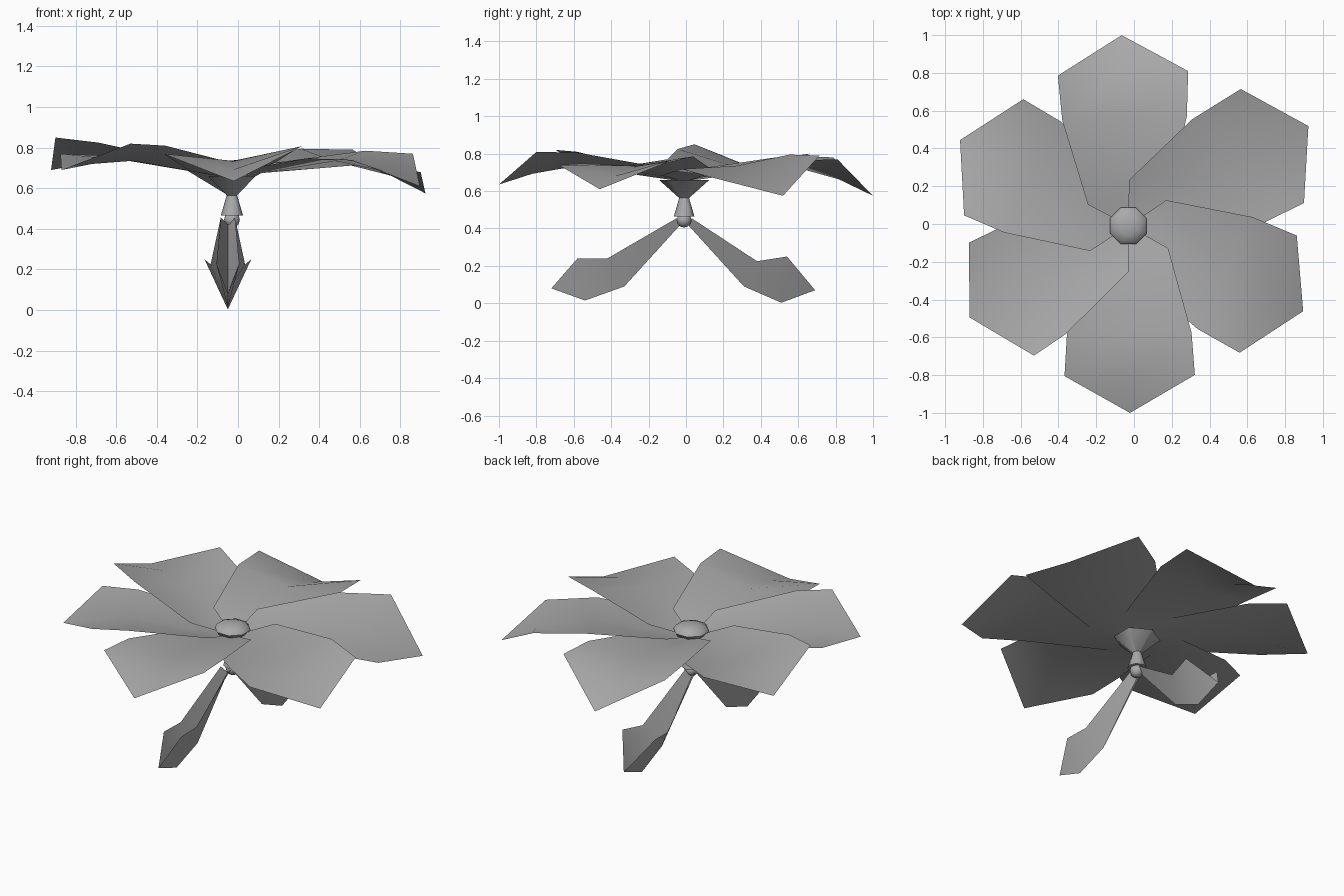
import bpy, bmesh, math
from mathutils import Matrix, Vector

if "Cube" in bpy.data.objects:
    bpy.data.objects.remove(bpy.data.objects["Cube"])

CX, CY = -0.03, -0.01
grey = bpy.data.materials.new("soft grey")
grey.diffuse_color = (0.4, 0.4, 0.4, 1)
grey.use_nodes = True
grey.node_tree.nodes["Principled BSDF"].inputs["Base Color"].default_value = grey.diffuse_color


def finish(bm, name, angle=60):
    bmesh.ops.recalc_face_normals(bm, faces=bm.faces[:])
    if sum(f.normal.z for f in bm.faces) < 0 and "petal" in name:
        bmesh.ops.reverse_faces(bm, faces=bm.faces[:])
    me = bpy.data.meshes.new(name)
    bm.to_mesh(me)
    bm.free()
    me.materials.append(grey)
    ob = bpy.data.objects.new(name, me)
    bpy.context.collection.objects.link(ob)
    bpy.ops.object.select_all(action='DESELECT')
    ob.select_set(True)
    bpy.context.view_layer.objects.active = ob
    bpy.ops.object.shade_smooth_by_angle(angle=math.radians(angle))
    return ob


def strip(name, rows):
    """Sheet from rows of (left, middle, right) points closed by single end points."""
    bm = bmesh.new()
    vs = [[bm.verts.new(p) for p in row] for row in rows]
    for a, b in zip(vs, vs[1:]):
        if len(a) == 1:
            for i in (0, 1):
                bm.faces.new((a[0], b[i], b[i + 1]))
        elif len(b) == 1:
            for i in (0, 1):
                bm.faces.new((a[i], b[0], a[i + 1]))
        else:
            for i in (0, 1):
                bm.faces.new((a[i], b[i], b[i + 1], a[i + 1]))
    return finish(bm, name)


def petal(name, angle, length, z_tip, z_left, z_right):
    a = math.radians(angle)

    def at(u, v, z):
        return (CX + u * math.cos(a) - v * math.sin(a),
                CY + u * math.sin(a) + v * math.cos(a), z)
    s = length
    strip(name, [
        [at(0, 0, 0.65)],
        [at(0.12, 0.21, 0.725), at(0.17, 0, 0.675), at(0.12, -0.21, 0.685)],
        [at(0.57, 0.33, (z_left + 0.80) / 2), at(0.57, 0, 0.735),
         at(0.57, -0.33, (z_right + 0.755) / 2)],
        [at(0.8 * s, 0.345, z_left), at(0.82 * s, 0, (z_tip + 0.75) / 2),
         at(0.8 * s, -0.345, z_right)],
        [at(s, 0, z_tip)]])


# Petals: direction, length, tip height, left and right shoulder heights
petal("petal_back", 92, 1.01, 0.575, 0.78, 0.77)
petal("petal_back_right", 29, 1.09, 0.575, 0.79, 0.68)
petal("petal_front_right", -26, 1.03, 0.61, 0.77, 0.74)
petal("petal_front", -89.5, 0.99, 0.635, 0.81, 0.77)
petal("petal_front_left", 210, 0.97, 0.69, 0.82, 0.77)
petal("petal_back_left", 153, 1.0, 0.69, 0.85, 0.80)


def cone(name, sides, r1, r2, z1, z2, caps=False):
    bm = bmesh.new()
    bmesh.ops.create_cone(bm, cap_ends=caps, segments=sides, radius1=r1, radius2=r2,
                          depth=z2 - z1, matrix=Matrix.Translation((CX, CY, (z1 + z2) / 2)))
    return finish(bm, name, 50)


def ball(name, sides, rings, radius, height, z):
    bm = bmesh.new()
    bmesh.ops.create_uvsphere(bm, u_segments=sides, v_segments=rings, radius=1)
    bmesh.ops.scale(bm, vec=(radius, radius, height), verts=bm.verts[:])
    bmesh.ops.rotate(bm, matrix=Matrix.Rotation(math.pi / sides, 3, 'Z'), verts=bm.verts[:])
    bmesh.ops.translate(bm, vec=(CX, CY, z), verts=bm.verts[:])
    return finish(bm, name)


# Flower centre, receptacle and stem
ball("flower_centre", 8, 6, 0.105, 0.04, 0.695)
cone("receptacle", 6, 0.012, 0.135, 0.55, 0.66)
cone("stem", 8, 0.055, 0.02, 0.465, 0.585, True)
ball("stem_knob", 8, 6, 0.042, 0.04, 0.445)


def leaf(name, side, w_in, w_out, keel, edge, tip):
    """Folded leaf: a low keel with two raised edges, ending in a point."""
    x = -0.05
    rows = []
    for (ky, kz), (ey, ez), w in zip(keel, edge, (0.035, w_in, w_out)):
        rows.append([(x - w, side * ey, ez), (x, side * ky, kz), (x + w, side * ey, ez)])
    rows.append([(x, side * tip[0], tip[1])])
    strip(name, rows)


# Folded leaves
leaf("leaf_back", 1, 0.085, 0.115, [(0.01, 0.42), (0.31, 0.09), (0.51, 0.003)],
     [(0.03, 0.455), (0.38, 0.225), (0.54, 0.25)], (0.69, 0.07))
leaf("leaf_front", -1, 0.055, 0.06, [(0.03, 0.42), (0.33, 0.09), (0.54, 0.015)],
     [(0.05, 0.455), (0.42, 0.24), (0.58, 0.24)], (0.72, 0.08))
